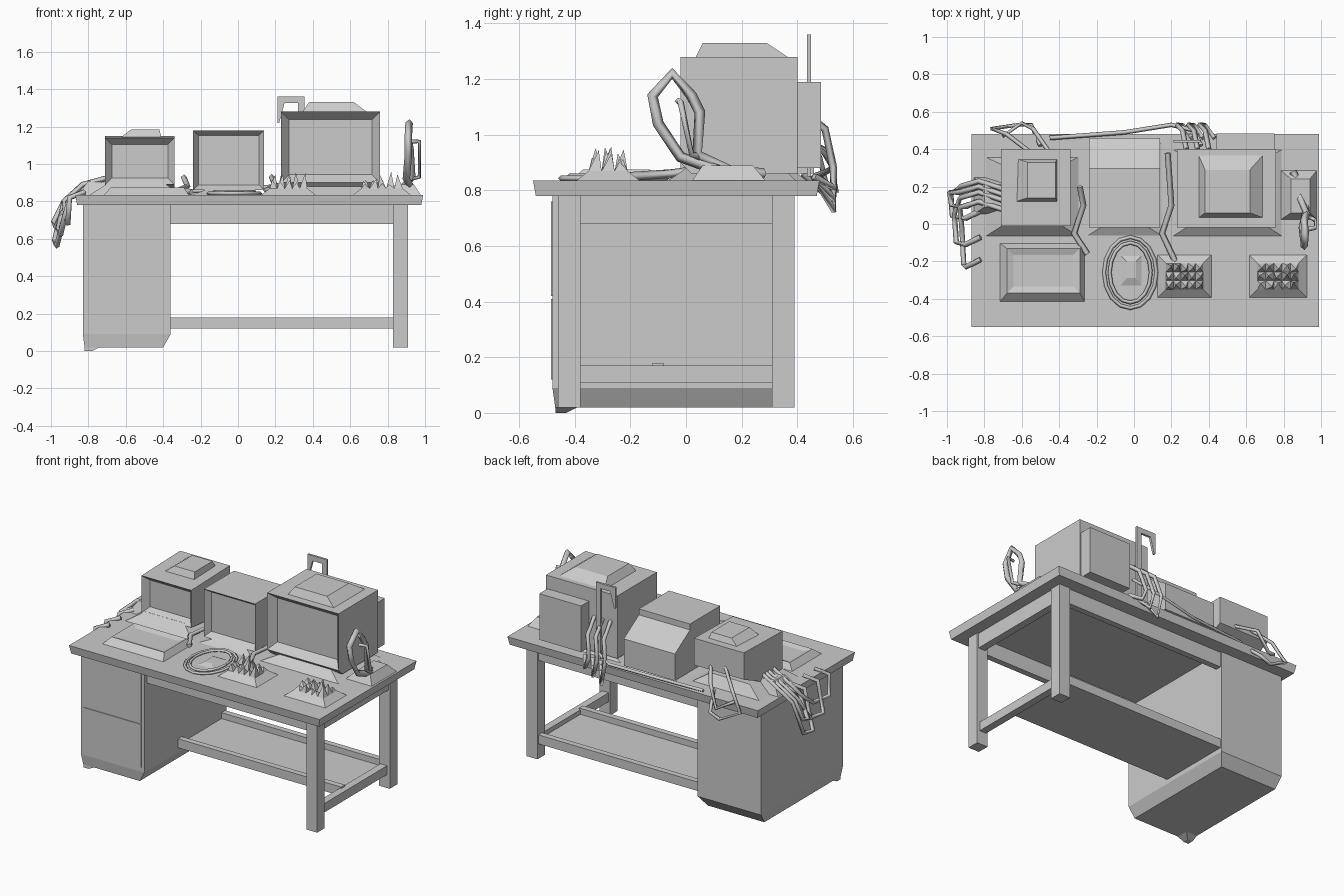
import bpy, bmesh, math, random
random.seed(4)


def finish(name, bm):
    bmesh.ops.recalc_face_normals(bm, faces=bm.faces)
    me = bpy.data.meshes.new(name)
    bm.to_mesh(me)
    bm.free()
    ob = bpy.data.objects.new(name, me)
    bpy.context.collection.objects.link(ob)
    return ob


def frustum(name, lo, hi):
    """Six-sided block between two rectangles (x0, x1, y0, y1, z)."""
    bm = bmesh.new()
    rings = [[bm.verts.new((r[i], r[j], r[4])) for i, j in ((0, 2), (1, 2), (1, 3), (0, 3))]
             for r in (lo, hi)]
    bm.faces.new(rings[0])
    bm.faces.new(rings[1])
    for k in range(4):
        n = (k + 1) % 4
        bm.faces.new((rings[0][k], rings[0][n], rings[1][n], rings[1][k]))
    return finish(name, bm)


def box(name, x0, x1, y0, y1, z0, z1):
    return frustum(name, (x0, x1, y0, y1, z0), (x0, x1, y0, y1, z1))


def monitor(name, x0, x1, profile, border, depth):
    """Side profile (y, z) swept across x; its first edge is the front, inset as a screen."""
    bm = bmesh.new()
    a = [bm.verts.new((x0, y, z)) for y, z in profile]
    b = [bm.verts.new((x1, y, z)) for y, z in profile]
    bm.faces.new(a)
    bm.faces.new(b)
    n = len(profile)
    sides = [bm.faces.new((a[k], a[(k + 1) % n], b[(k + 1) % n], b[k])) for k in range(n)]
    bmesh.ops.recalc_face_normals(bm, faces=bm.faces)
    bmesh.ops.inset_region(bm, faces=[sides[0]], thickness=border, depth=-depth)
    return finish(name, bm)


def cable(name, pts, r=0.012):
    cu = bpy.data.curves.new(name, 'CURVE')
    cu.dimensions = '3D'
    cu.bevel_depth = r
    cu.bevel_resolution = 0
    cu.use_fill_caps = True
    sp = cu.splines.new('POLY')
    sp.points.add(len(pts) - 1)
    for p, c in zip(sp.points, pts):
        p.co = (*c, 1)
    ob = bpy.data.objects.new(name, cu)
    bpy.context.collection.objects.link(ob)


# Desk top, slightly tapered slab
frustum("desk_top", (-0.86, 0.98, -0.54, 0.47, 0.78), (-0.87, 0.99, -0.55, 0.48, 0.835))

# Drawer cabinet with chamfered bottom and a shallow drawer split
box("cabinet_upper", -0.83, -0.36, -0.48, 0.39, 0.09, 0.78)
frustum("cabinet_base", (-0.82, -0.40, -0.47, 0.34, 0.02), (-0.83, -0.36, -0.48, 0.39, 0.09))
frustum("cabinet_foot", (-0.82, -0.78, -0.47, -0.43, 0.0), (-0.82, -0.74, -0.47, -0.39, 0.02))
box("drawer_lower", -0.81, -0.38, -0.485, -0.47, 0.12, 0.41)
box("drawer_upper", -0.81, -0.38, -0.485, -0.47, 0.42, 0.76)

# Right-hand legs, aprons, lower shelf
for nm, y in (("front_leg", -0.46), ("back_leg", 0.31)):
    box(nm, 0.83, 0.91, y, y + 0.08, 0.02, 0.78)
for nm, y in (("front_apron", -0.45), ("back_apron", 0.34)):
    box(nm, -0.37, 0.84, y, y + 0.04, 0.68, 0.785)
box("side_apron", 0.85, 0.90, -0.39, 0.32, 0.68, 0.785)
box("side_rail", 0.84, 0.89, -0.39, 0.32, 0.11, 0.17)
box("shelf", -0.37, 0.85, -0.10, 0.36, 0.12, 0.14)
for nm, y in (("shelf_front_rail", -0.12), ("shelf_back_rail", 0.34)):
    box(nm, -0.37, 0.85, y, y + 0.04, 0.12, 0.18)

# Three tube monitors
monitor("left_monitor", -0.71, -0.34,
        [(-0.01, 0.89), (-0.01, 1.14), (0.40, 1.15), (0.40, 0.97), (0.18, 0.87)], 0.05, 0.04)
monitor("middle_monitor", -0.24, 0.14,
        [(-0.02, 0.86), (-0.02, 1.18), (0.30, 1.18), (0.30, 1.14), (0.46, 1.04), (0.46, 0.86)], 0.04, 0.04)
monitor("right_monitor", 0.23, 0.76,
        [(-0.02, 0.90), (-0.02, 1.28), (0.40, 1.28), (0.40, 0.86), (0.02, 0.86)], 0.06, 0.05)
box("monitor_back_box", 0.44, 0.75, 0.39, 0.485, 0.88, 1.19)

# Things lying on top of the monitors
frustum("left_monitor_top", (-0.63, -0.41, 0.12, 0.35, 1.14), (-0.57, -0.42, 0.14, 0.33, 1.185))
frustum("right_monitor_top", (0.34, 0.70, 0.03, 0.38, 1.27), (0.38, 0.62, 0.06, 0.29, 1.33))

# Low monitor stands
for nm, x0, x1, y1, z in (("left_stand", -0.80, -0.29, 0.36, 0.90),
                          ("middle_stand", -0.26, 0.16, 0.44, 0.87),
                          ("right_stand", 0.20, 0.80, 0.40, 0.88)):
    frustum(nm, (x0, x1, -0.07, y1, 0.83), (x0 + 0.11, x1 - 0.11, 0.0, y1 - 0.05, z))

# Keyboard: wedge base with a sunken key bed
kb = frustum("keyboard", (-0.72, -0.26, -0.42, -0.10, 0.83), (-0.68, -0.29, -0.37, -0.13, 0.875))
bm = bmesh.new()
bm.from_mesh(kb.data)
top = [f for f in bm.faces if f.normal.z > 0.9]
bmesh.ops.inset_region(bm, faces=top, thickness=0.05, depth=-0.012)
bm.to_mesh(kb.data)
bm.free()

# Flat oval coil in the middle
for i, (a, b, z) in enumerate(((0.14, 0.19, 0.843), (0.11, 0.16, 0.85))):
    cable(f"coil_{i + 1}", [(-0.02 + a * math.cos(t * math.pi / 8), -0.26 + b * math.sin(t * math.pi / 8), z)
                            for t in range(17)], 0.01)
frustum("coil_hub", (-0.08, 0.05, -0.34, -0.16, 0.83), (-0.04, 0.01, -0.29, -0.20, 0.85))


# Spiky clusters on low trays
def spikes(name, x0, x1, y0, y1):
    frustum(name + "_tray", (x0 - 0.05, x1 + 0.05, y0 - 0.05, y1 + 0.05, 0.83), (x0, x1, y0, y1, 0.87))
    bm = bmesh.new()
    nx, ny = 5, 3
    dx, dy = (x1 - x0) / nx, (y1 - y0) / ny
    for i in range(nx):
        for j in range(ny):
            x, y = x0 + i * dx, y0 + j * dy
            base = [bm.verts.new((x + u * dx, y + v * dy, 0.87)) for u, v in ((0, 0), (1, 0), (1, 1), (0, 1))]
            tip = bm.verts.new((x + dx * random.uniform(.2, .8), y + dy * random.uniform(.2, .8),
                                random.uniform(0.89, 0.96)))
            bm.faces.new(base)
            for k in range(4):
                bm.faces.new((base[k], base[(k + 1) % 4], tip))
    finish(name, bm)


spikes("left_spikes", 0.17, 0.37, -0.35, -0.21)
spikes("right_spikes", 0.66, 0.88, -0.35, -0.21)

# Looped cable standing at the right end
cable("right_loop", [(0.85, 0.28, 0.86), (0.93, 0.12, 0.87), (0.90, -0.02, 0.92), (0.91, -0.10, 1.04),
                     (0.91, -0.12, 1.14), (0.915, -0.05, 1.22), (0.91, 0.02, 1.14), (0.92, 0.05, 1.08),
                     (0.93, 0.04, 0.93), (0.88, 0.16, 0.87)], 0.02)
cable("right_loop_handle", [(0.92, -0.03, 1.12), (0.97, -0.02, 1.12), (0.97, 0.02, 0.93), (0.92, 0.05, 0.92)], 0.012)
frustum("right_loop_base", (0.78, 0.98, 0.02, 0.29, 0.83), (0.84, 0.94, 0.06, 0.24, 0.89))

# Cables draped over the left edge
for i, (y0, y1, z, x) in enumerate(((0.23, 0.04, 0.56, -0.98), (0.17, -0.10, 0.62, -0.96),
                                    (0.12, -0.22, 0.68, -0.92), (0.20, 0.10, 0.66, -0.985))):
    cable(f"left_cable_{i + 1}", [(-0.68, y0 - 0.05, 0.93), (-0.83, y0, 0.89), (-0.93, y0 - 0.03, 0.80),
                                  (x, (y0 + y1) / 2 + 0.02, z + 0.03), (x + 0.01, y1, z),
                                  (-0.90, y1 - 0.01, 0.82), (-0.82, y1 + 0.03, 0.85)], 0.015)
frustum("left_cable_bundle", (-0.86, -0.68, 0.05, 0.25, 0.83), (-0.80, -0.70, 0.09, 0.21, 0.91))

# Cables behind the monitors, dipping below the back edge
cable("back_left_cable_1", [(-0.55, 0.38, 1.03), (-0.68, 0.48, 0.92), (-0.76, 0.51, 0.80), (-0.62, 0.53, 0.73),
                            (-0.55, 0.53, 0.76), (-0.50, 0.42, 0.86)])
cable("back_left_cable_2", [(-0.45, 0.38, 1.0), (-0.54, 0.51, 0.94), (-0.60, 0.54, 0.80), (-0.70, 0.47, 0.85)])
cable("back_middle_cable", [(-0.45, 0.46, 0.85), (-0.05, 0.49, 0.86), (0.20, 0.53, 0.88), (0.32, 0.50, 0.93),
                            (0.36, 0.42, 1.0)])
for i, x in enumerate((0.26, 0.32, 0.38)):
    cable(f"back_right_cable_{i + 1}", [(x + 0.02, 0.40, 1.10), (x, 0.50, 1.02), (x - 0.03, 0.53, 0.88),
                                        (x, 0.53, 0.73 + 0.04 * i), (x + 0.05, 0.46, 0.85)], 0.014)
for nm, x, y0, y1 in (("left_gap_cable", -0.29, 0.20, -0.16), ("right_gap_cable", 0.18, 0.38, -0.20)):
    cable(nm, [(x, y0, 0.93), (x + 0.02, 0.10, 0.88), (x - 0.03, -0.05, 0.86), (x + 0.04, y1, 0.85)], 0.016)

# Tall hook behind the right monitor
box("hook_post", 0.32, 0.355, 0.435, 0.45, 0.85, 1.35)
box("hook_top", 0.21, 0.355, 0.435, 0.45, 1.325, 1.36)
frustum("hook_tip", (0.21, 0.22, 0.435, 0.45, 1.22), (0.21, 0.25, 0.435, 0.45, 1.33))
